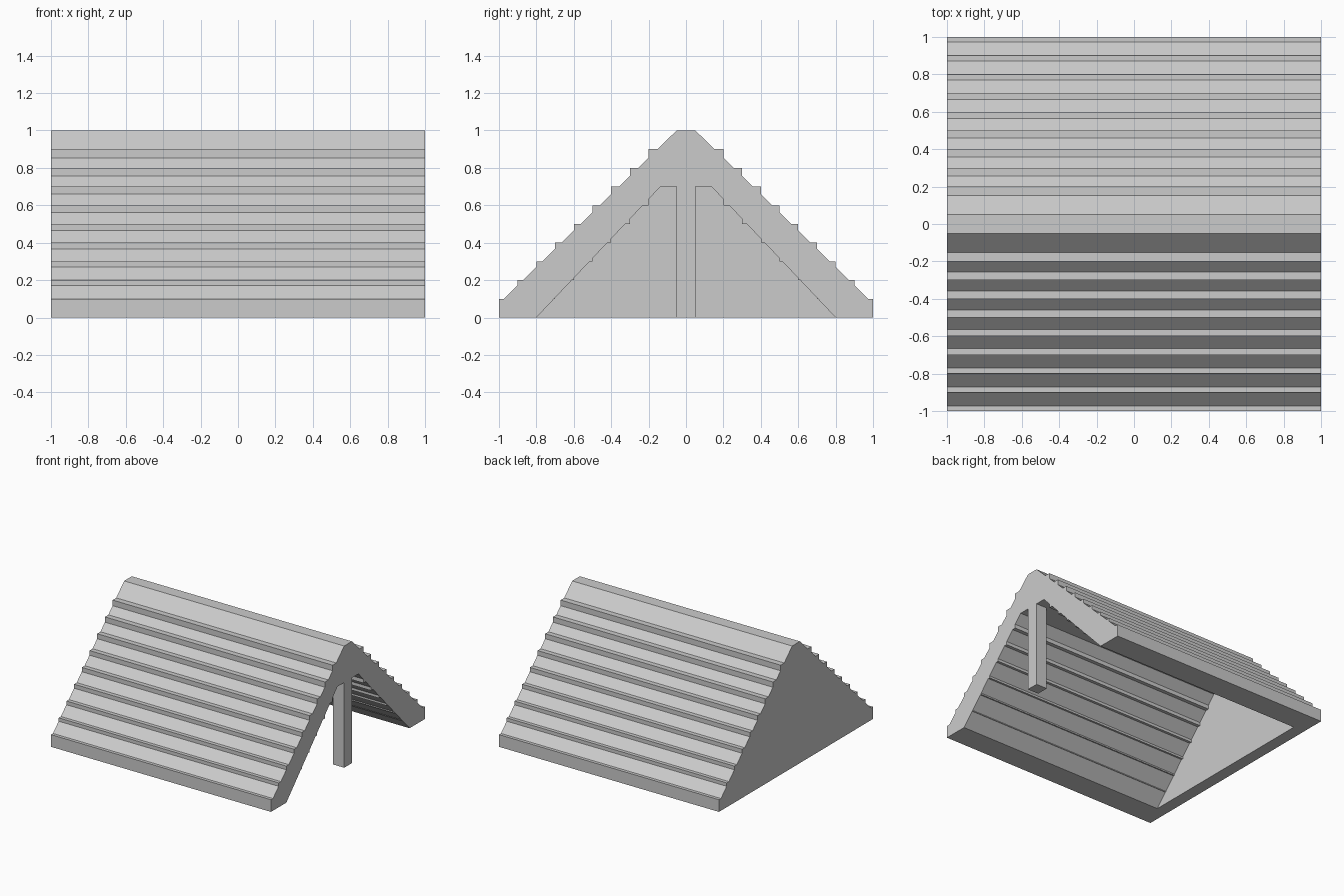
import bpy, bmesh

if "Cube" in bpy.data.objects:
    bpy.data.objects.remove(bpy.data.objects["Cube"])


def prism(name, half, x0, x1):
    """Extrude a profile, mirrored about y = 0, along x. half = (y, z) for y < 0."""
    profile = half + [(-y, z) for y, z in reversed(half)]
    bm = bmesh.new()
    face = bm.faces.new([bm.verts.new((x0, y, z)) for y, z in profile])
    ext = bmesh.ops.extrude_face_region(bm, geom=[face])
    moved = [v for v in ext["geom"] if isinstance(v, bmesh.types.BMVert)]
    bmesh.ops.translate(bm, verts=moved, vec=(x1 - x0, 0, 0))
    bmesh.ops.recalc_face_normals(bm, faces=bm.faces)
    mesh = bpy.data.meshes.new(name)
    bm.to_mesh(mesh)
    bm.free()
    obj = bpy.data.objects.new(name, mesh)
    bpy.context.collection.objects.link(obj)
    return obj


def on_line(a, b, y=None, z=None):
    """Point on the line a-b at the given y or z."""
    t = (y - a[0]) / (b[0] - a[0]) if z is None else (z - a[1]) / (b[1] - a[1])
    return (a[0] + t * (b[0] - a[0]), a[1] + t * (b[1] - a[1]))


# Outer slope with a row of protruding shingle steps
low, ridge = (-0.974, 0.1), (-0.05, 1.0)
outer = [(-1, 0), (-1, 0.1), low]
for k in range(1, 9):
    y, z = -1 + 0.1 * k, 0.1 * (k + 1)
    outer += [on_line(low, ridge, y=y), (y, z), on_line(low, ridge, z=z)]
outer.append(ridge)

# Inner slope, steeper, with small step edges showing through
foot, peak = (-0.8, 0.0), (-0.136, 0.7)
inner = [(-0.8, -0.1), foot]
for k in range(1, 7):
    y, z = -0.8 + 0.1 * k, 0.1 * k
    inner += [on_line(foot, peak, z=z), (y, z), on_line(foot, peak, y=y)]
inner.append(peak)

# Roof, hollow and open at one end, with a gable wall at the other
roof = prism("roof", outer, -1, 1)
cavity = prism("cavity_cutter", inner, -0.9, 1.1)
cavity.hide_render = True
cavity.hide_viewport = True
cavity.display_type = 'WIRE'
cut = roof.modifiers.new("hollow", 'BOOLEAN')
cut.operation = 'DIFFERENCE'
cut.solver = 'EXACT'
cut.object = cavity

# Post supporting the ridge at the open end
prism("support_post", [(-0.05, 0), (-0.05, 0.7)], 0.9, 1)
